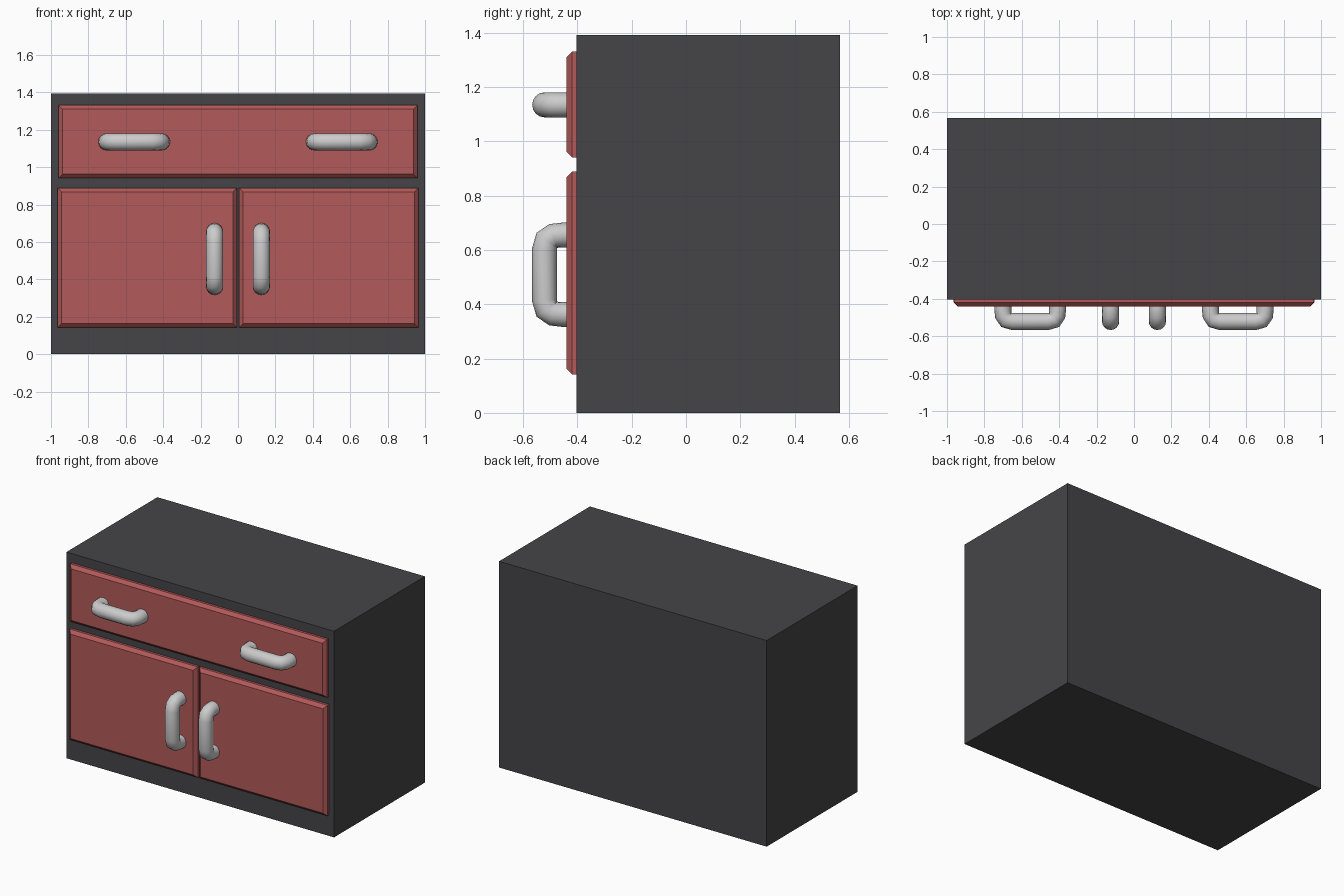
import bpy, bmesh
from mathutils import Vector

if "Cube" in bpy.data.objects:
    bpy.data.objects.remove(bpy.data.objects["Cube"])


def material(name, color):
    m = bpy.data.materials.new(name)
    m.diffuse_color = color
    m.use_nodes = True
    m.node_tree.nodes["Principled BSDF"].inputs["Base Color"].default_value = m.diffuse_color
    return m


DARK = material("dark_body", (0.06, 0.06, 0.065, 1))
RED = material("red_front", (0.45, 0.1, 0.1, 1))


def box(name, lo, hi, mat, chamfer=0.0):
    """Box between two corners, optionally with chamfered front (-y) edges."""
    lo, hi = Vector(lo), Vector(hi)
    bm = bmesh.new()
    bmesh.ops.create_cube(bm, size=1)
    for v in bm.verts:
        v.co = Vector(((lo[i] + hi[i]) / 2 + v.co[i] * (hi[i] - lo[i])) for i in range(3))
    if chamfer:
        edges = [e for e in bm.edges if all(abs(v.co.y - lo.y) < 1e-5 for v in e.verts)]
        bmesh.ops.bevel(bm, geom=edges, offset=chamfer, segments=1,
                        affect='EDGES', profile=0.5)
    me = bpy.data.meshes.new(name)
    bm.to_mesh(me)
    bm.free()
    me.materials.append(mat)
    ob = bpy.data.objects.new(name, me)
    bpy.context.collection.objects.link(ob)
    return ob


def handle(name, x, z, vertical):
    """Bent tube handle: half profile as (distance along, y), mirrored."""
    half = [(0.146, -0.425), (0.146, -0.455), (0.143, -0.489),
            (0.128, -0.513), (0.094, -0.521)]
    path = half + [(-a, y) for a, y in reversed(half)]
    cu = bpy.data.curves.new(name, 'CURVE')
    cu.dimensions = '3D'
    cu.bevel_depth = 0.046
    cu.bevel_resolution = 6
    cu.use_fill_caps = True
    sp = cu.splines.new('POLY')
    sp.points.add(len(path) - 1)
    for p, (a, y) in zip(sp.points, path):
        p.co = (x, y, z + a, 1) if vertical else (x + a, y, z, 1)
    ob = bpy.data.objects.new(name, cu)
    bpy.context.collection.objects.link(ob)
    bpy.ops.object.select_all(action='DESELECT')
    ob.select_set(True)
    bpy.context.view_layer.objects.active = ob
    bpy.ops.object.convert(target='MESH')
    bpy.ops.object.shade_smooth_by_angle(angle=0.9)


# Cabinet body
box("cabinet_body", (-1, -0.403, 0), (1, 0.567, 1.393), DARK)

# Drawer front
box("drawer_front", (-0.96, -0.441, 0.941), (0.96, -0.403, 1.331), RED, 0.021)

# Doors and handles, left and right
for side, s in (("left", -1), ("right", 1)):
    xs = sorted((s * 0.006, s * 0.964))
    box(side + "_door", (xs[0], -0.441, 0.142), (xs[1], -0.403, 0.889), RED, 0.021)
    handle(side + "_door_handle", s * 0.125, 0.509, True)
    handle(side + "_drawer_handle", s * 0.555, 1.135, False)
